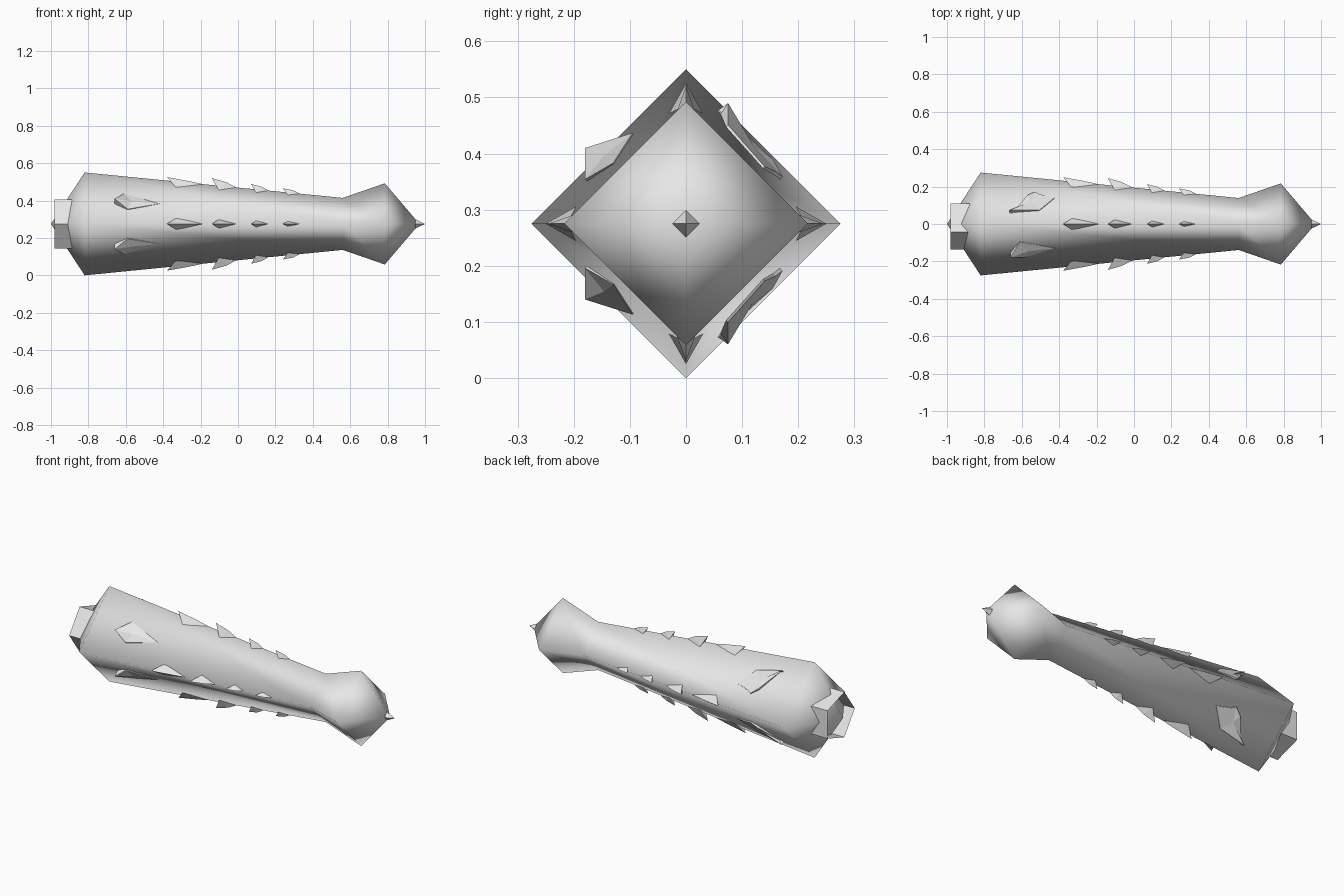
import bpy, bmesh, math
from mathutils import Matrix, Vector

if "Cube" in bpy.data.objects:
    bpy.data.objects.remove(bpy.data.objects["Cube"])

AXIS = 0.275  # height of the long axis

grey = bpy.data.materials.new("light_grey")
grey.diffuse_color = (0.8, 0.8, 0.8, 1)
grey.use_nodes = True
grey.node_tree.nodes["Principled BSDF"].inputs["Base Color"].default_value = grey.diffuse_color


def add_mesh(name, verts, faces, smooth=False, fix_normals=True):
    """Make an object from points given around the long axis."""
    me = bpy.data.meshes.new(name)
    me.from_pydata([(x, y, z + AXIS) for x, y, z in verts], [], faces)
    if fix_normals:
        bm = bmesh.new()
        bm.from_mesh(me)
        bmesh.ops.recalc_face_normals(bm, faces=bm.faces)
        bm.to_mesh(me)
        bm.free()
    me.polygons.foreach_set("use_smooth", [smooth] * len(me.polygons))
    me.materials.append(grey)
    ob = bpy.data.objects.new(name, me)
    bpy.context.collection.objects.link(ob)
    return ob


def lathe(name, profile, sides, start=0.0, smooth=False):
    """Rings along x; a zero radius makes a point."""
    verts, rings, faces = [], [], []
    for x, r in profile:
        n = 1 if r == 0 else sides
        rings.append([len(verts) + i for i in range(n)])
        for i in range(n):
            a = start + math.tau * i / sides
            verts.append((x, r * math.cos(a), r * math.sin(a)))
    for a, b in zip(rings, rings[1:]):
        for i in range(sides):
            j = (i + 1) % sides
            quad = [a[i % len(a)], a[j % len(a)], b[j % len(b)], b[i % len(b)]]
            faces.append(list(dict.fromkeys(quad)))
    return add_mesh(name, verts, faces, smooth)


# Four-sided body with pointed tail, narrow waist and pointed head
lathe("body", [(-1, 0), (-0.82, 0.275), (0.56, 0.139), (0.785, 0.217), (0.97, 0)],
      4, smooth=True)

# Open five-sided collar around the tail
lathe("tail_collar", [(-0.98, 0.137), (-0.86, 0.137)], 5, start=math.pi)

# Small tip on the nose
lathe("nose_tip", [(0.93, 0), (0.95, 0.024), (1.0, 0)], 4)

# Thorns along the four ridges: rear x, front x, tip radius, half width
thorns = [(-0.38, -0.155, 0.25, 0.04), (-0.14, 0.0, 0.245, 0.025),
          (0.07, 0.17, 0.213, 0.018), (0.24, 0.34, 0.19, 0.014)]
for k in range(4):
    turn = Matrix.Rotation(k * math.pi / 2, 3, 'X')
    for n, (x0, x1, r, w) in enumerate(thorns):
        length = x1 - x0
        body_r = lambda x: 0.275 - (x + 0.82) * 0.0985
        xw = x0 + length * 0.28
        xm = x0 + length * 0.55
        bump = 0.0 if n == 0 else 0.006
        pts = [(x0, 0, r),
               (xm, 0, r + (body_r(x1) - r) * 0.55 + bump),
               (x1, 0, body_r(x1) - 0.004),
               (xw, w, body_r(xw) - w * 1.15),
               (xw, -w, body_r(xw) - w * 1.15)]
        add_mesh(f"ridge_thorn_{k}_{n}", [turn @ Vector(p) for p in pts],
                 [(0, 1, 3), (1, 2, 3), (0, 4, 1), (1, 4, 2), (0, 3, 4), (2, 4, 3)])

# Leaf scales on the front faces and wider scales on the back faces, mirrored in z
front_leaf = [(-0.66, -0.18, 0.135), (-0.61, -0.095, 0.162),
              (-0.42, -0.130, 0.108), (-0.59, -0.18, 0.079)]
back_scale = [(-0.665, 0.075, 0.215), (-0.505, 0.075, 0.176), (-0.425, 0.14, 0.102),
              (-0.505, 0.16, 0.093), (-0.53, 0.172, 0.084), (-0.57, 0.155, 0.115),
              (-0.65, 0.058, 0.203)]


def scale_plate(name, outline, side, up):
    n = len(outline)
    top = [(x, y, z * up) for x, y, z in outline]
    low = [(x, y - side * 0.025, (z - 0.025) * up) for x, y, z in outline]
    fan = [tuple(sum(p[i] for p in ring) / n for i in range(3)) for ring in (top, low)]
    faces = []
    for i in range(n):
        j = (i + 1) % n
        faces += [(i, j, 2 * n), (n + j, n + i, 2 * n + 1), (i, n + i, n + j, j)]
    add_mesh(name, top + low + fan, faces)


for up, label in ((1, "upper"), (-1, "lower")):
    scale_plate(f"front_leaf_{label}", front_leaf, -1, up)
    scale_plate(f"back_scale_{label}", back_scale, 1, up)
